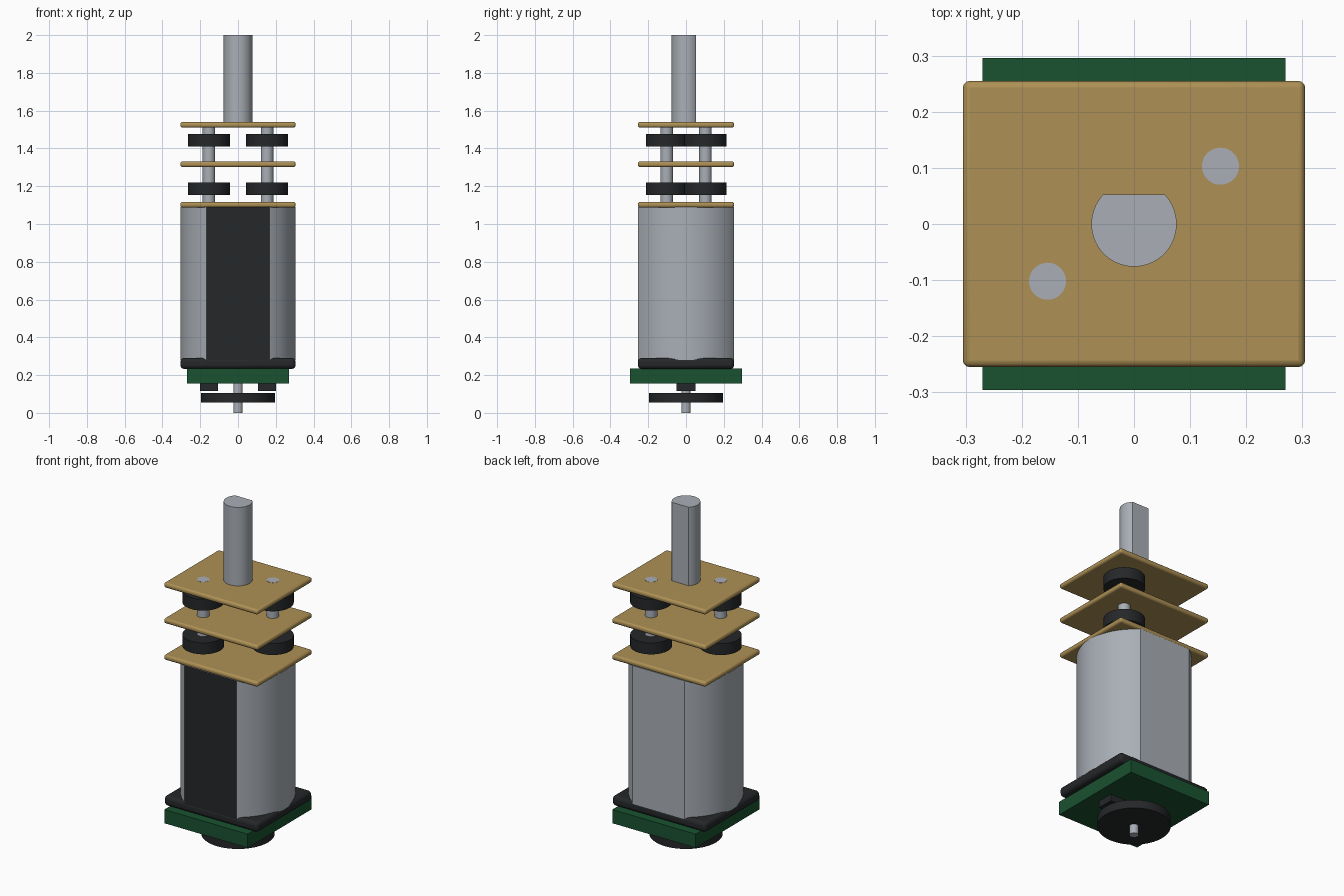
import bpy, bmesh
from math import sin, cos, pi, asin, acos

if "Cube" in bpy.data.objects:
    bpy.data.objects.remove(bpy.data.objects["Cube"])


def material(name, color):
    m = bpy.data.materials.new(name)
    m.diffuse_color = (*color, 1)
    m.use_nodes = True
    m.node_tree.nodes["Principled BSDF"].inputs["Base Color"].default_value = m.diffuse_color
    return m


STEEL = material("steel", (0.40, 0.43, 0.47))
BRASS = material("brass", (0.42, 0.28, 0.09))
BLACK = material("black", (0.018, 0.02, 0.022))
GREEN = material("board_green", (0.01, 0.085, 0.03))


def prism(name, outline, z0, z1, mat, bevel=0.0):
    """Extrude a closed xy outline from z0 to z1."""
    bm = bmesh.new()
    base = bm.faces.new([bm.verts.new((x, y, z0)) for x, y in outline])
    top = bmesh.ops.extrude_face_region(bm, geom=[base])["geom"]
    bmesh.ops.translate(bm, vec=(0, 0, z1 - z0),
                        verts=[v for v in top if isinstance(v, bmesh.types.BMVert)])
    bmesh.ops.recalc_face_normals(bm, faces=bm.faces)
    me = bpy.data.meshes.new(name)
    bm.to_mesh(me)
    bm.free()
    me.materials.append(mat)
    ob = bpy.data.objects.new(name, me)
    bpy.context.collection.objects.link(ob)
    if bevel:
        b = ob.modifiers.new("rounded_edges", "BEVEL")
        b.width, b.segments = bevel, 3
    bpy.ops.object.select_all(action="DESELECT")
    ob.select_set(True)
    bpy.context.view_layer.objects.active = ob
    bpy.ops.object.shade_smooth_by_angle(angle=pi / 6)
    return ob


def rect(hx, hy, cx=0, cy=0):
    return [(cx - hx, cy - hy), (cx + hx, cy - hy), (cx + hx, cy + hy), (cx - hx, cy + hy)]


def arc(r, a0, a1, n=32):
    return [(r * cos(a0 + (a1 - a0) * i / n), r * sin(a0 + (a1 - a0) * i / n))
            for i in range(n + 1)]


def disc(r, cx=0, cy=0, n=48):
    return [(cx + x, cy + y) for x, y in arc(r, 0, 2 * pi, n)[:-1]]


# Motor can: round sides, flat front and back, dark front face
a = asin(0.255 / 0.305)
can = prism("motor_can", arc(0.305, -a, a) + arc(0.305, pi - a, pi + a), 0.28, 1.09, STEEL)
can.data.materials.append(BLACK)
for p in can.data.polygons:
    if p.normal.y < -0.999:
        p.material_index = 1

# Gearbox plates
for name, z0, z1 in (("lower", 1.087, 1.117), ("middle", 1.301, 1.331), ("upper", 1.51, 1.54)):
    prism(name + "_gear_plate", rect(0.305, 0.255), z0, z1, BRASS, 0.012)

# Gear pins with two gears each
for side, x, y in (("left", -0.154, -0.102), ("right", 0.154, 0.103)):
    prism(side + "_gear_pin", disc(0.033, x, y), 1.1, 1.541, STEEL)
    for level, z in (("lower", 1.153), ("upper", 1.409)):
        prism(f"{side}_{level}_gear", disc(0.111, x, y), z, z + 0.067, BLACK)

# D-shaped output shaft, flat towards the back
t = asin(0.053 / 0.076)
prism("output_shaft", arc(0.076, pi - t, 2 * pi + t, 48), 1.525, 2.0, STEEL)

# Rear end: cap, circuit board, connectors, magnet, rear shaft
prism("end_cap", rect(0.305, 0.255), 0.233, 0.291, BLACK, 0.02)
prism("circuit_board", rect(0.27, 0.296), 0.155, 0.235, GREEN)
for side, x in (("left", -0.153), ("right", 0.153)):
    prism(side + "_terminal", rect(0.048, 0.049, x), 0.115, 0.16, BLACK)
prism("magnet_disc", disc(0.195, n=64), 0.054, 0.104, BLACK)
prism("rear_shaft", disc(0.025), 0.0, 0.16, STEEL)
